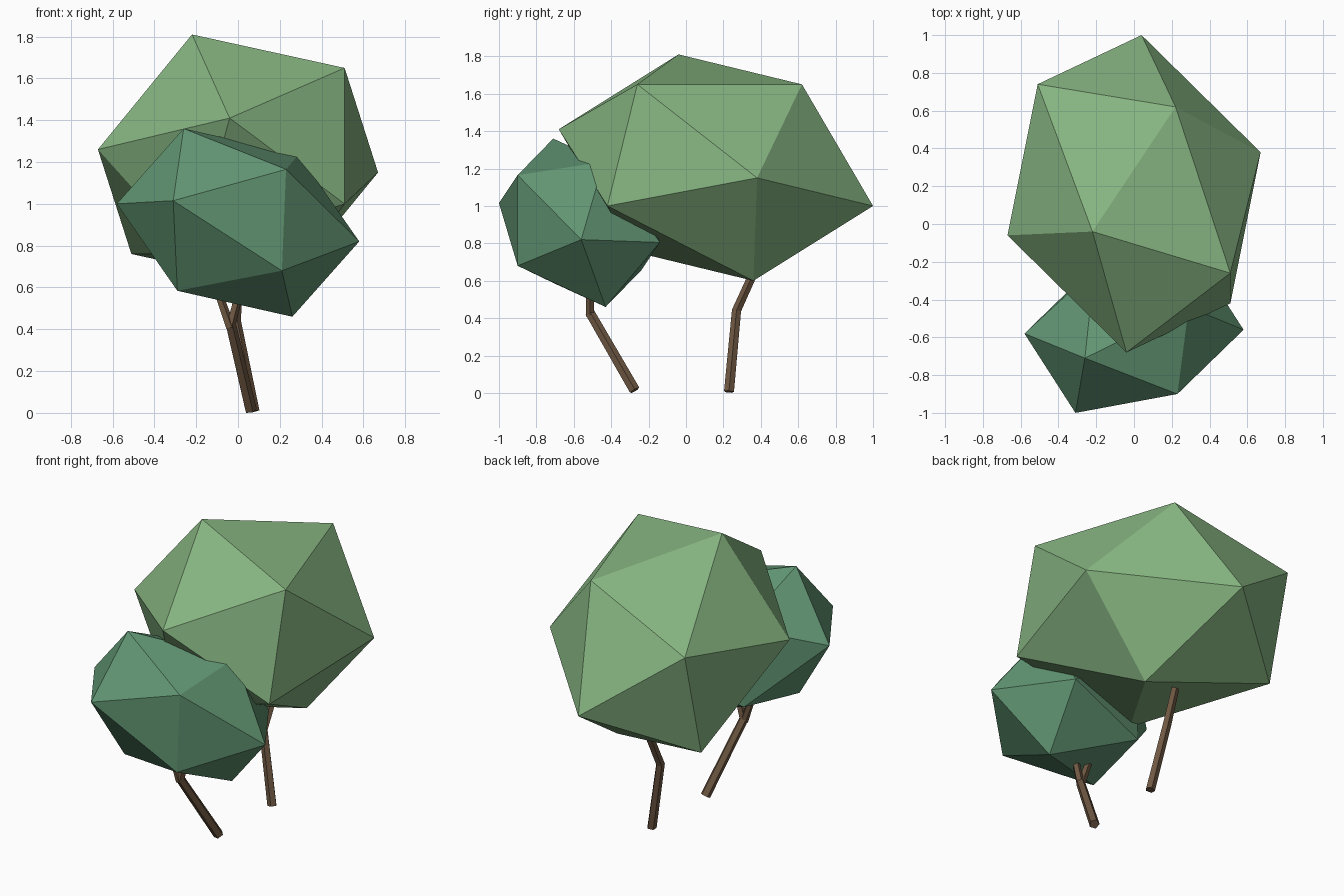
import bpy, bmesh, math
from mathutils import Vector

if "Cube" in bpy.data.objects:
    bpy.data.objects.remove(bpy.data.objects["Cube"])


def material(name, rgb):
    m = bpy.data.materials.new(name)
    m.diffuse_color = (*rgb, 1)
    m.use_nodes = True
    m.node_tree.nodes["Principled BSDF"].inputs["Base Color"].default_value = m.diffuse_color
    return m


def finish(bm, name, mat):
    bmesh.ops.recalc_face_normals(bm, faces=bm.faces)
    me = bpy.data.meshes.new(name)
    bm.to_mesh(me)
    bm.free()
    me.materials.append(mat)
    ob = bpy.data.objects.new(name, me)
    bpy.context.collection.objects.link(ob)


def canopy(name, centre, half, mat):
    """Stretched icosahedron: six corner offsets and their opposites."""
    bm = bmesh.new()
    c = Vector(centre)
    for v in half:
        for s in (1, -1):
            bm.verts.new(c + s * Vector(v))
    bmesh.ops.convex_hull(bm, input=bm.verts)
    finish(bm, name, mat)


def limb(bm, path, radii, sides=5):
    """Faceted tube along a path, capped at both ends."""
    pts = [Vector(p) for p in path]
    rings = []
    for i, p in enumerate(pts):
        d = (pts[min(i + 1, len(pts) - 1)] - pts[max(i - 1, 0)]).normalized()
        u = Vector((0, 1, 0)).cross(d).normalized()
        w = d.cross(u)
        ring = []
        for k in range(sides):
            a = 2 * math.pi * k / sides
            ring.append(bm.verts.new(p + radii[i] * (u * math.cos(a) + w * math.sin(a))))
        rings.append(ring)
    for r0, r1 in zip(rings, rings[1:]):
        for k in range(sides):
            j = (k + 1) % sides
            bm.faces.new((r0[k], r0[j], r1[j], r1[k]))
    bm.faces.new(rings[0])
    bm.faces.new(rings[-1])


light = material("light_leaf", (0.24, 0.46, 0.22))
dark = material("dark_leaf", (0.12, 0.30, 0.17))
bark = material("bark", (0.16, 0.098, 0.055))

# Leaf masses
canopy("large_canopy", (0, 0.16, 1.205),
       [(-.22, -.20, .605), (.51, -.42, .445), (.22, .46, .445),
        (.67, .22, -.055), (-.04, -.84, .205), (.51, -.58, -.205)], light)
canopy("small_canopy", (0, -0.57, 0.91),
       [(-.26, -.14, .45), (-.58, -.01, .09), (-.31, -.43, .105),
        (.23, -.33, .255), (.29, .13, .326), (-.21, .33, .23)], dark)

# Back trunk, bent once
bm = bmesh.new()
limb(bm, [(.075, .23, .007), (-.012, .27, .44), (0, .36, .64)], [.028, .026, .024])
finish(bm, "back_trunk", bark)

# Front trunk, forking into two short branches
bm = bmesh.new()
limb(bm, [(.06, -.275, .014), (-.038, -.515, .43)], [.03, .027])
limb(bm, [(-.038, -.513, .41), (-.105, -.513, .60)], [.024, .02])
limb(bm, [(-.038, -.513, .41), (.012, -.513, .60)], [.024, .02])
finish(bm, "front_trunk", bark)
